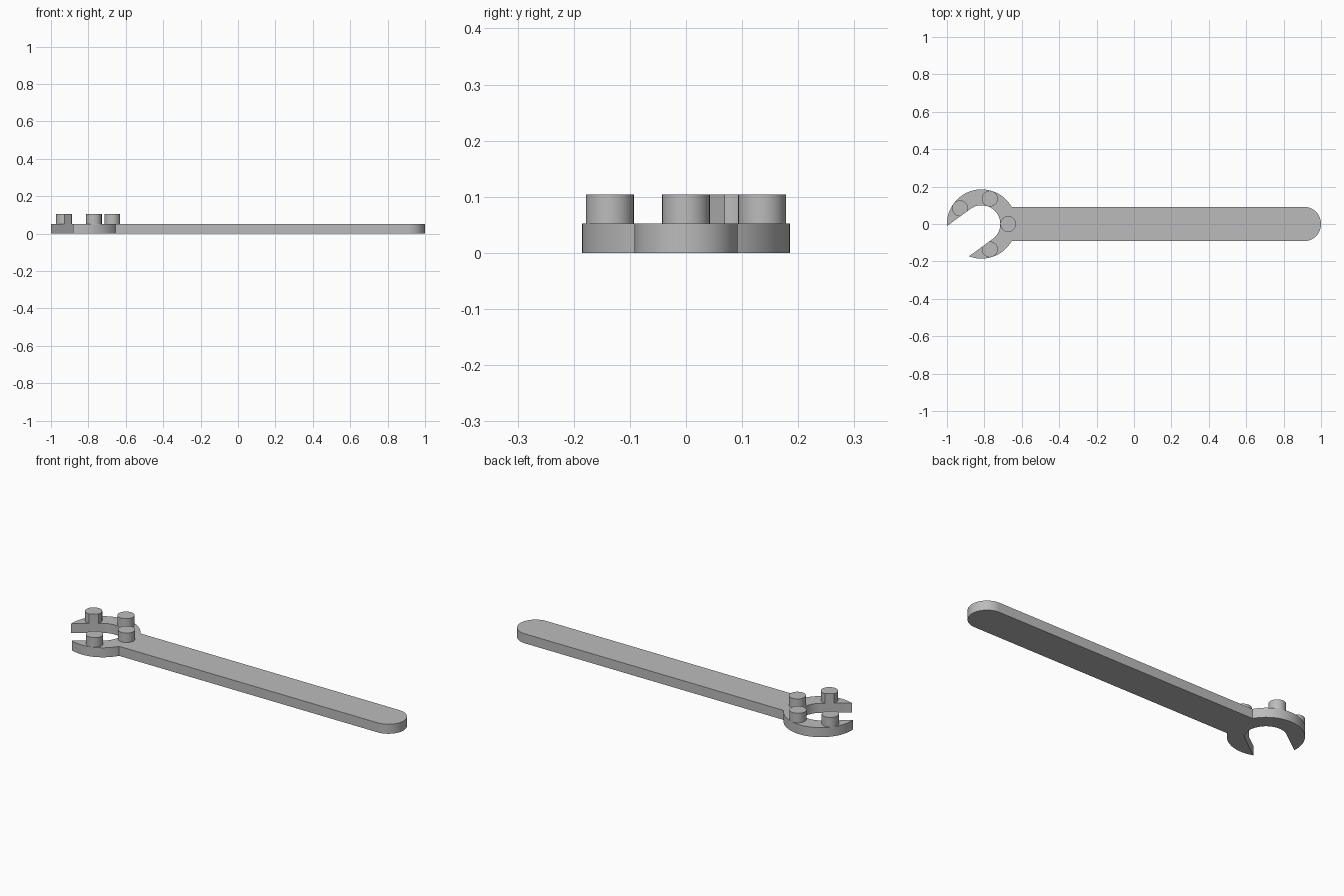
import bpy, bmesh
from math import asin, acos, cos, sin, radians, degrees

cube = bpy.data.objects.get("Cube")
if cube:
    bpy.data.objects.remove(cube, do_unlink=True)

THICK = 0.052
HEAD_X, OUTER, INNER = -0.815, 0.185, 0.1
HALF_W = 0.092
PIN_R, PIN_RING = 0.0425, 0.1425
SLOT = 216  # direction of the jaw opening, degrees

steel = bpy.data.materials.new("grey steel")
steel.use_nodes = True
GREY = (0.5, 0.5, 0.5, 1)
steel.diffuse_color = GREY
steel.node_tree.nodes["Principled BSDF"].inputs["Base Color"].default_value = GREY


def arc(cx, cy, r, start, end, n=32):
    angles = [radians(start + (end - start) * i / n) for i in range(n + 1)]
    return [(cx + r * cos(a), cy + r * sin(a)) for a in angles]


def extrude_outline(name, points, z0, z1):
    bm = bmesh.new()
    face = bm.faces.new([bm.verts.new((x, y, z0)) for x, y in points])
    top = bmesh.ops.extrude_face_region(bm, geom=[face], use_keep_orig=True)
    verts = [v for v in top["geom"] if isinstance(v, bmesh.types.BMVert)]
    bmesh.ops.translate(bm, vec=(0, 0, z1 - z0), verts=verts)
    bmesh.ops.recalc_face_normals(bm, faces=bm.faces)
    mesh = bpy.data.meshes.new(name)
    bm.to_mesh(mesh)
    bm.free()
    mesh.materials.append(steel)
    obj = bpy.data.objects.new(name, mesh)
    bpy.context.collection.objects.link(obj)
    bpy.ops.object.select_all(action='DESELECT')
    obj.select_set(True)
    bpy.context.view_layer.objects.active = obj
    bpy.ops.object.shade_smooth_by_angle(angle=radians(30))
    return obj


# Flat spanner body: rounded handle running into an open-jawed ring
join = degrees(asin(HALF_W / OUTER))
tip = degrees(asin(INNER / OUTER))
outline = arc(1 - HALF_W, 0, HALF_W, -90, 90)
outline += arc(HEAD_X, 0, OUTER, join, SLOT - tip, 48)
outline += arc(HEAD_X, 0, INNER, SLOT - 90, SLOT - 270, 48)
outline += arc(HEAD_X, 0, OUTER, SLOT + tip, 360 - join, 32)
extrude_outline("spanner_body", outline, 0, THICK)

# Pins around the ring; the two beside the opening are trimmed flat by it
trim = degrees(acos((PIN_RING * sin(radians(72)) - INNER) / PIN_R))
pins = [("base_pin", 0, None), ("upper_pin", 72, None),
        ("upper_jaw_pin", 144, SLOT - 270), ("lower_jaw_pin", 288, SLOT - 90)]
for name, angle, flat in pins:
    x = HEAD_X + PIN_RING * cos(radians(angle))
    y = PIN_RING * sin(radians(angle))
    if flat is None:
        points = arc(x, y, PIN_R, 0, 360, 40)[:-1]
    else:
        points = arc(x, y, PIN_R, flat + trim, flat + 360 - trim, 36)
    extrude_outline(name, points, THICK, 2 * THICK)
